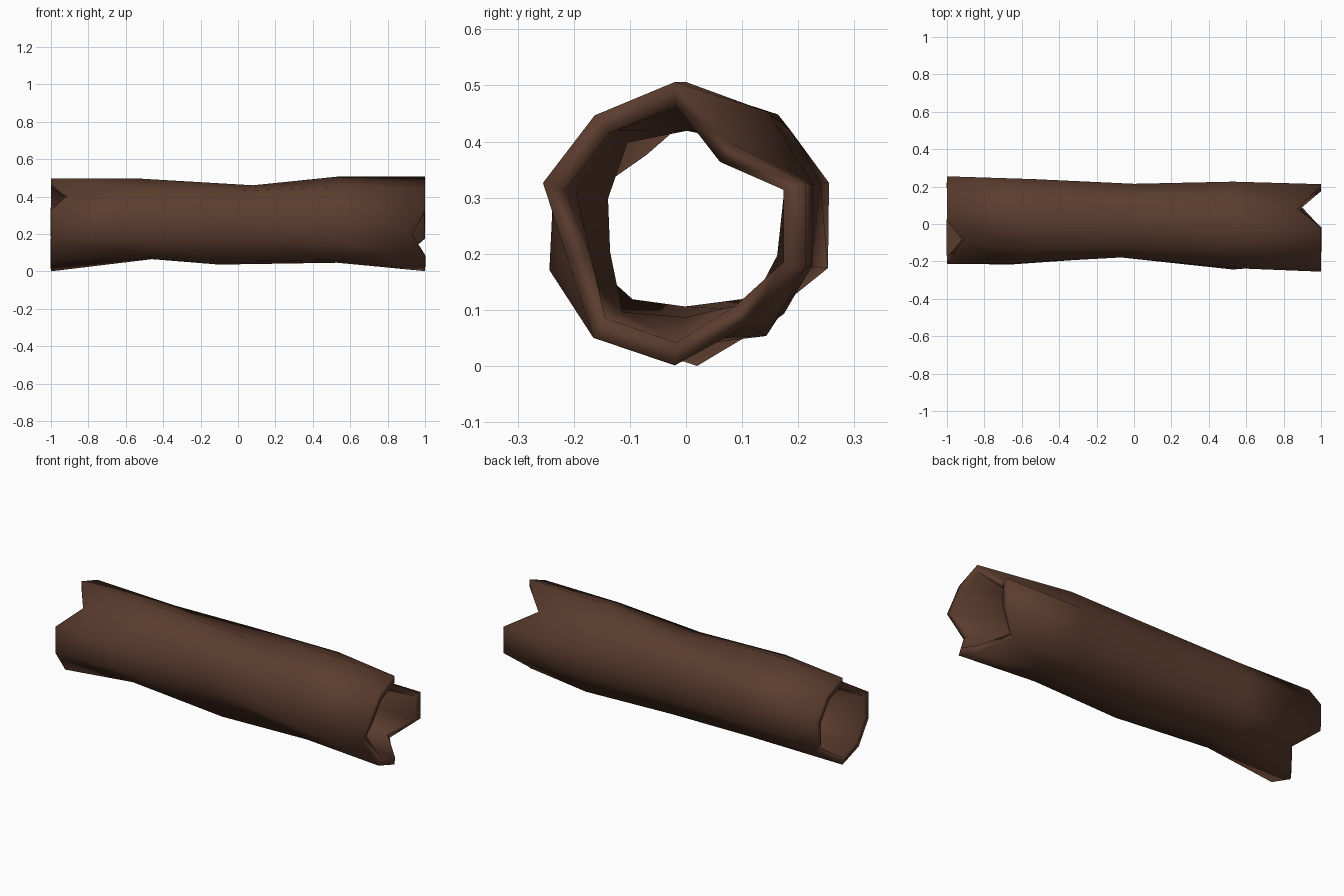
import bpy, bmesh, math

if "Cube" in bpy.data.objects:
    bpy.data.objects.remove(bpy.data.objects["Cube"])

SIDES = 10
START = 90  # first side points up, then turns towards the front (-y)

# Sections along the log: x position, sideways shift, radius of each side
sections = [
    (-1.00, 0.02, [.245, .196, .246, .246, .250, .250, .205, .245, .247, .245]),
    (-0.53, 0.00, [.246, .235, .222, .227, .203, .185, .235, .235, .252, .252]),
    (0.00, 0.00, [.210, .222, .188, .184, .243, .214, .228, .212, .226, .248]),
    (0.53, 0.00, [.256, .250, .248, .256, .232, .204, .243, .236, .238, .250]),
    (1.00, -0.02, [.256, .243, .247, .200, .247, .249, .220, .245, .245, .180]),
]
# Irregular x offsets: (section, side) -> offset; the end ones are broken notches
offsets = {(0, 1): .09, (0, 6): .10, (4, 3): -.07, (4, 6): -.12, (4, 9): -.13,
           (2, 0): .08, (2, 5): -.10, (2, 2): -.07, (2, 3): -.07,
           (1, 5): .07, (1, 2): -.12, (1, 3): -.12, (1, 4): -.05}
# Dented sides turned away from the even spacing: (section, side) -> degrees
turns = {(1, 6): 12, (1, 9): -12, (0, 6): 4}

bark = bpy.data.materials.new("dark_brown_bark")
bark.diffuse_color = (0.104, 0.045, 0.027, 1)
bark.use_nodes = True
bark.node_tree.nodes["Principled BSDF"].inputs["Base Color"].default_value = bark.diffuse_color

# Outer bark skin lofted through the sections
bm = bmesh.new()
rings = []
for s, (x, shift, radii) in enumerate(sections):
    ring = []
    for i, r in enumerate(radii):
        a = math.radians(START + i * 360 / SIDES + turns.get((s, i), 0))
        px = x + offsets.get((s, i), 0)
        ring.append(bm.verts.new((px, shift + r * math.cos(a), .25 + r * math.sin(a))))
    rings.append(ring)
for a, b in zip(rings, rings[1:]):
    for i in range(SIDES):
        j = (i + 1) % SIDES
        bm.faces.new((a[i], b[i], b[j], a[j]))
bmesh.ops.recalc_face_normals(bm, faces=bm.faces)
# Make sure the skin faces outwards
if sum(f.normal.y * f.calc_center_median().y for f in bm.faces) < 0:
    bmesh.ops.reverse_faces(bm, faces=bm.faces)
mesh = bpy.data.meshes.new("hollow_log")
bm.to_mesh(mesh)
bm.free()
mesh.materials.append(bark)
log = bpy.data.objects.new("hollow_log", mesh)
bpy.context.collection.objects.link(log)

# Wood thickness, grown inwards
wall = log.modifiers.new("wall", 'SOLIDIFY')
wall.thickness = .041
wall.offset = -1

bpy.context.view_layer.objects.active = log
log.select_set(True)
bpy.ops.object.modifier_apply(modifier="wall")
bpy.ops.object.shade_smooth()
